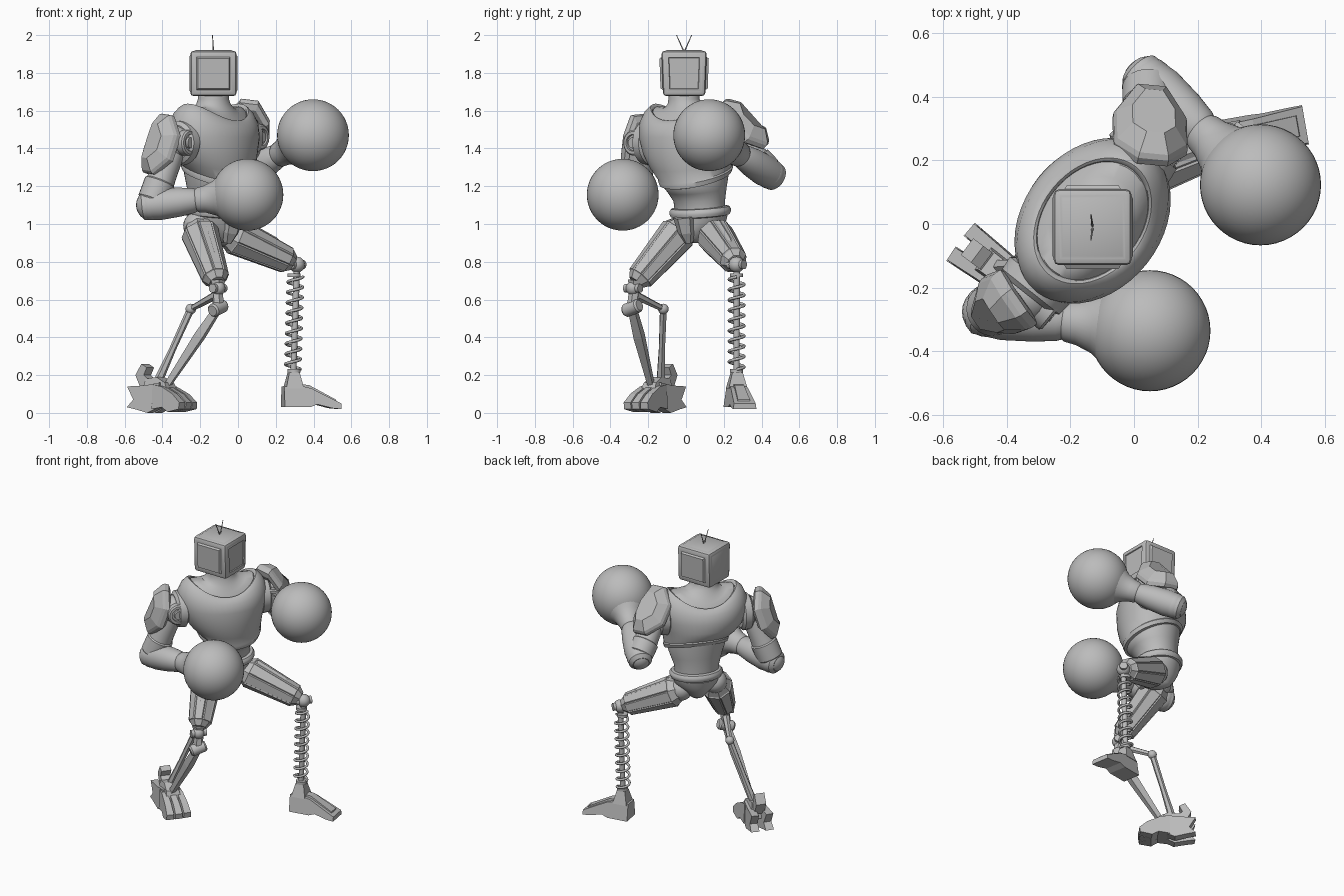
import bpy, bmesh, math
from mathutils import Vector, Matrix

if "Cube" in bpy.data.objects:
    bpy.data.objects.remove(bpy.data.objects["Cube"], do_unlink=True)

gray = bpy.data.materials.new("plain_gray")
gray.use_nodes = True
gray.diffuse_color = (0.5, 0.5, 0.5, 1)
gray.node_tree.nodes["Principled BSDF"].inputs["Base Color"].default_value = (0.5, 0.5, 0.5, 1)

V = Vector
UP = V((0, 0, 1))
SIDE = V((0.62, 0.78, 0))       # towards the body's left shoulder
FWD = V((0.78, -0.62, 0))       # where the body faces


def finish(name, bm, angle=35):
    bmesh.ops.recalc_face_normals(bm, faces=bm.faces)
    mesh = bpy.data.meshes.new(name)
    bm.to_mesh(mesh)
    bm.free()
    mesh.materials.append(gray)
    ob = bpy.data.objects.new(name, mesh)
    bpy.context.collection.objects.link(ob)
    bpy.ops.object.select_all(action='DESELECT')
    ob.select_set(True)
    bpy.context.view_layer.objects.active = ob
    if angle:
        bpy.ops.object.shade_smooth_by_angle(angle=math.radians(angle))


def loft(rings):
    bm = bmesh.new()
    rows = [[bm.verts.new(p) for p in ring] for ring in rings]
    n = len(rows[0])
    for a, b in zip(rows, rows[1:]):
        for i in range(n):
            bm.faces.new((a[i], a[(i + 1) % n], b[(i + 1) % n], b[i]))
    bm.faces.new(rows[0][::-1])
    bm.faces.new(rows[-1])
    return bm


def circle(n, phase=0.0):
    return [(math.cos(phase + i * math.tau / n), math.sin(phase + i * math.tau / n)) for i in range(n)]


def tube(name, start, end, steps, sides=24, panels=0):
    """Round or faceted limb; steps are (fraction along, radius)."""
    start, end = V(start), V(end)
    axis = end - start
    q = axis.to_track_quat('Z', 'Y')
    rings = [[start + axis * t + q @ V((x * r, y * r, 0))
              for x, y in circle(sides, math.pi / sides)] for t, r in steps]
    bm = loft(rings)
    if panels:
        quads = [f for f in bm.faces if len(f.verts) == 4 and f.calc_area() > 0.008]
        bmesh.ops.inset_individual(bm, faces=quads, thickness=0.006, depth=0)
        bmesh.ops.inset_individual(bm, faces=quads, thickness=0.006, depth=panels)
    finish(name, bm, 35 if sides > 10 else 0)


def body(name, rings, tilt=0.0):
    """Oval rings: height, centre x, centre y, half width, half depth, saddle, tilt share."""
    out = []
    for z, cx, cy, a, b, s, k in rings:
        out.append([V((cx, cy, z)) + SIDE * a * x + FWD * b * y + UP * (s * (x * x - y * y) - tilt * k * y)
                    for x, y in circle(48)])
    finish(name, loft(out), 40)


def ball(name, c, r, seg=24):
    bm = bmesh.new()
    bmesh.ops.create_uvsphere(bm, u_segments=seg, v_segments=seg // 2, radius=r,
                              matrix=Matrix.Translation(c))
    finish(name, bm, 60)


def wedge(name, origin, heading, profile, width, top_width=None, shift=0.0):
    """Side profile (forward, height) given a width, narrower near the top."""
    fwd = V((math.cos(heading), math.sin(heading), 0))
    side = V((-fwd.y, fwd.x, 0))
    top_width = top_width or width
    top = max(z for _, z in profile)
    low = min(z for _, z in profile)
    rings = []
    for s in (-0.5, 0.5):
        rings.append([V(origin) + fwd * x + UP * z + side *
                      (shift + s * (width + (top_width - width) * (z - low) / (top - low)))
                      for x, z in profile])
    finish(name, loft(rings), 0)


# Head: a boxy monitor with raised panels and a sunken screen
bm = bmesh.new()
bmesh.ops.create_cube(bm, size=1, matrix=Matrix.Translation((-0.13, -0.01, 1.797)) @
                      Matrix.Diagonal((0.245, 0.24, 0.24, 1)))
for v in bm.verts:
    if v.co.z < 1.8:
        v.co.y = -0.01 + (v.co.y + 0.01) * 0.93
bmesh.ops.bevel(bm, geom=bm.edges[:], offset=0.018, segments=2, affect='EDGES', profile=0.5)
bm.normal_update()
for f in [f for f in bm.faces if f.calc_area() > 0.02]:
    n = f.normal.copy()
    if n.z < -0.5:
        continue
    on_y = abs(n.y) > 0.5
    bmesh.ops.inset_individual(bm, faces=[f], thickness=0.022 if on_y else 0.006, depth=0)
    bmesh.ops.inset_individual(bm, faces=[f], thickness=0.01, depth=0.012 if on_y else 0.004)
    if n.x > 0.5:
        bmesh.ops.inset_individual(bm, faces=[f], thickness=0.01, depth=0)
        bmesh.ops.inset_individual(bm, faces=[f], thickness=0.004, depth=-0.006)
finish("head", bm, 30)
for name, y in (("antenna_right", -0.05), ("antenna_left", 0.03)):
    tube(name, (-0.13, -0.01, 1.91), (-0.135, y, 2.0), [(0, 0.004), (1, 0.002)], 8)

# Trunk
body("neck", [(1.56, -0.13, 0.01, 0.215, 0.16, 0.045, 0), (1.58, -0.13, 0.01, 0.2, 0.15, 0.042, 0),
              (1.595, -0.13, 0.005, 0.155, 0.13, 0.028, 0), (1.61, -0.13, 0, 0.118, 0.11, 0.01, 0),
              (1.635, -0.13, -0.005, 0.094, 0.09, 0, 0), (1.66, -0.13, -0.01, 0.083, 0.083, 0, 0),
              (1.7, -0.13, -0.01, 0.08, 0.08, 0, 0)])
body("chest", [(1.245, -0.11, 0.05, 0.17, 0.15, 0, 1), (1.245, -0.11, 0.05, 0.2, 0.178, 0, 1),
               (1.27, -0.11, 0.05, 0.208, 0.188, 0, 1), (1.277, -0.11, 0.047, 0.204, 0.185, 0, 1),
               (1.32, -0.12, 0.03, 0.23, 0.204, 0, 0.7), (1.38, -0.13, 0.015, 0.258, 0.216, 0, 0.35),
               (1.46, -0.13, 0.01, 0.285, 0.218, 0, 0), (1.53, -0.13, 0.01, 0.285, 0.205, 0.015, 0),
               (1.57, -0.13, 0.01, 0.258, 0.184, 0.035, 0), (1.588, -0.13, 0.01, 0.23, 0.17, 0.042, 0),
               (1.592, -0.13, 0.01, 0.218, 0.162, 0.045, 0), (1.585, -0.13, 0.01, 0.208, 0.154, 0.045, 0),
               (1.56, -0.13, 0.01, 0.2, 0.15, 0.045, 0)], tilt=0.062)
body("abdomen", [(1.06, -0.13, 0.075, 0.14, 0.125, 0, 0), (1.12, -0.13, 0.07, 0.142, 0.128, 0, 0),
                 (1.18, -0.12, 0.06, 0.162, 0.146, 0, 0.4), (1.23, -0.115, 0.052, 0.18, 0.165, 0, 0.8),
                 (1.29, -0.115, 0.045, 0.185, 0.17, 0, 1)], tilt=0.062)
body("belt", [(1.04, -0.13, 0.075, 0.14, 0.13, 0, 1), (1.045, -0.13, 0.075, 0.16, 0.15, 0, 1),
              (1.06, -0.13, 0.075, 0.168, 0.156, 0, 1), (1.075, -0.13, 0.075, 0.168, 0.156, 0, 1),
              (1.088, -0.13, 0.075, 0.158, 0.146, 0, 1), (1.092, -0.13, 0.075, 0.135, 0.12, 0, 1)], tilt=0.014)
body("pelvis", [(0.9, -0.12, 0.07, 0.03, 0.05, 0, 0), (0.92, -0.12, 0.07, 0.055, 0.09, 0, 0),
                (0.97, -0.125, 0.07, 0.1, 0.12, 0, 0), (1.01, -0.13, 0.075, 0.14, 0.13, 0, 0),
                (1.05, -0.13, 0.075, 0.15, 0.14, 0, 0)])
tube("groin_plate", (-0.03, -0.005, 1.04), (-0.055, 0.015, 0.9), [(0, 0.065), (0.6, 0.05), (1, 0.022)], 6)

# Arms: shoulder, elbow, glove, pad centre, pad normal, side sign, pad half width
arms = {
    "right": ((-0.33, -0.22, 1.43), (-0.46, -0.275, 1.1), (0.05, -0.335, 1.155),
              (-0.415, -0.26, 1.42), (-0.75, -0.55, 0.3), -1, 0.108),
    "left": ((0.05, 0.25, 1.46), (0.045, 0.445, 1.265), (0.397, 0.123, 1.47),
             (0.055, 0.305, 1.525), (0.15, 0.7, 0.68), 1, 0.122),
}
for side, (sh, el, glove, pc, pn, sgn, half) in arms.items():
    sh, el, glove, pc = V(sh), V(el), V(glove), V(pc)
    ball(side + "_shoulder_joint", sh, 0.09)
    tube(side + "_shoulder_socket", sh - SIDE * sgn * 0.07, sh + SIDE * sgn * 0.005,
         [(0, 0.1), (0.2, 0.12), (0.8, 0.115), (1, 0.095)], 32)
    tube(side + "_shoulder_cap", sh + FWD * 0.03, sh + FWD * 0.105,
         [(0, 0.068), (0.85, 0.068), (0.95, 0.06), (0.96, 0.044), (0.82, 0.042), (0.83, 0.03), (1, 0.028)], 24)
    tube(side + "_upper_arm", sh, el, [(0, 0.066), (0.5, 0.072), (0.62, 0.076), (0.64, 0.084),
                                       (0.92, 0.082), (1, 0.06)], 24)
    ball(side + "_elbow", el, 0.08)
    tube(side + "_forearm", el, glove, [(-0.12, 0.052), (-0.08, 0.074), (0.1, 0.084), (0.3, 0.077),
                                        (0.44, 0.066), (0.47, 0.06), (0.49, 0.066), (0.56, 0.072),
                                        (0.66, 0.092), (0.74, 0.125), (0.8, 0.125)], 32)
    ball(side + "_glove", glove, 0.19, 48)
    # faceted shoulder pad lying along the upper arm
    n = V(pn).normalized()
    t = (el - sh) - n * (el - sh).dot(n)
    t.normalize()
    s = n.cross(t)
    rings = [[pc + t * 0.172 * k * x + s * half * k * y + n * (d - 0.05 * k * y * y)
              for x, y in circle(8, math.pi / 8)]
             for k, d in ((0.85, -0.02), (1.03, 0.0), (1.03, 0.025), (0.97, 0.04), (0.6, 0.075))]
    finish(side + "_shoulder_pad", loft(rings), 0)

# Thighs: faceted armour with long raised panels
thigh = [(0, 0.07), (0.12, 0.096), (0.5, 0.092), (0.92, 0.068), (1, 0.045)]
legs = {"right": ((-0.215, -0.01, 0.99), (-0.11, -0.265, 0.69)),
        "left": ((-0.06, 0.14, 0.955), (0.29, 0.262, 0.795))}
for side, (hip, knee) in legs.items():
    ball(side + "_hip", hip, 0.075)
    tube(side + "_thigh", hip, knee, [thigh[0], thigh[1], thigh[3], thigh[4]], 8, panels=0.007)
    h, k = V(hip), V(knee)
    tube(side + "_thigh_guard", h.lerp(k, 0.1) + UP * 0.035, h.lerp(k, 0.8) + UP * 0.028,
         [(0, 0.05), (0.15, 0.072), (0.85, 0.06), (1, 0.045)], 6)

# Left lower leg: knee, rod, spring and wedge foot
knee = V((0.312, 0.268, 0.785))
ball("left_knee", knee, 0.042)
tube("left_knee_pin", knee - SIDE * 0.05, knee + SIDE * 0.05, [(0, 0.025), (1, 0.025)], 16)
tube("spring_rod", knee, (0.292, 0.268, 0.18), [(0, 0.018), (1, 0.016)], 16)
curve = bpy.data.curves.new("spring", 'CURVE')
curve.dimensions = '3D'
curve.bevel_depth = 0.008
curve.bevel_resolution = 2
line = curve.splines.new('POLY')
count = 9 * 20
line.points.add(count)
for i, p in enumerate(line.points):
    a, t = i * math.tau / 20, i / count
    p.co = (0.29 + 0.014 * t + 0.04 * math.cos(a), 0.268 + 0.04 * math.sin(a), 0.23 + 0.49 * t, 1)
curve.materials.append(gray)
bpy.context.collection.objects.link(bpy.data.objects.new("spring", curve))
for name, z in (("spring_seat_top", 0.72), ("spring_seat_bottom", 0.215)):
    tube(name, (0.297, 0.268, z), (0.297, 0.268, z + 0.018), [(0, 0.035), (1, 0.035)], 20)
heading = math.radians(10)
base = (0.292, 0.268, 0)
wedge("left_foot", base, heading,
      [(-0.055, 0.03), (0.08, 0.03), (0.12, 0.045), (0.2, 0.025), (0.25, 0.02),
       (0.25, 0.05), (0.09, 0.13), (0.05, 0.14), (-0.055, 0.14)], 0.125, 0.09)
wedge("left_foot_ridge", base, heading,
      [(0.02, 0.08), (0.23, 0.045), (0.225, 0.07), (0.08, 0.148), (0.02, 0.152)], 0.07, 0.05)
wedge("left_ankle", base, heading,
      [(-0.045, 0.13), (0.05, 0.13), (0.03, 0.215), (-0.025, 0.215)], 0.1, 0.055)

# Right lower leg: twin struts with a linkage
knee, pin, rear = V((-0.105, -0.28, 0.66)), V((-0.105, -0.285, 0.555)), V((-0.25, -0.12, 0.55))
ball("right_knee", knee, 0.038)
tube("right_knee_cap", knee - SIDE * 0.05, knee + SIDE * 0.05, [(0, 0.024), (1, 0.024)], 16)
tube("right_knee_fork", V((-0.11, -0.265, 0.7)), pin, [(0, 0.045), (0.3, 0.03), (1, 0.03)], 6)
tube("right_knee_pin", pin - SIDE * 0.05 - UP * 0.015, pin + SIDE * 0.05 + UP * 0.015,
     [(0, 0.028), (0.1, 0.036), (0.9, 0.036), (1, 0.028)], 20)
tube("right_link", knee - UP * 0.03, rear, [(0, 0.024), (1, 0.016)], 6)
ball("right_rear_joint", rear, 0.028)
tube("right_front_strut", pin, (-0.385, -0.18, 0.13), [(0, 0.026), (0.35, 0.034), (1, 0.02)], 4)
tube("right_rear_strut", rear, (-0.44, -0.135, 0.13), [(0, 0.02), (0.5, 0.018), (1, 0.026)], 6)

# Right foot: narrow claw toes, heel plates and an upright spur
ankle = (-0.412, -0.155, 0)
heading = math.atan2(-0.6, 0.8)
toe = [(0.0, 0.02), (0.07, 0.03), (0.11, 0.005), (0.185, 0.02), (0.19, 0.055), (0.14, 0.1), (0.06, 0.14), (0, 0.15)]
for name, turn, shift in (("inner", 3, 0.046), ("middle", 0, 0), ("outer", -3, -0.046)):
    wedge(name + "_toe", ankle, heading + math.radians(turn), toe, 0.052, 0.036, shift)
heel = [(0.03, 0.03), (-0.04, 0.0), (-0.12, 0.02), (-0.17, 0.03), (-0.13, 0.07), (-0.17, 0.14), (-0.06, 0.145), (0.03, 0.16)]
for name, turn, shift in (("inner", -4, 0.036), ("outer", 4, -0.036)):
    wedge(name + "_heel", ankle, heading + math.radians(turn), heel, 0.056, 0.045, shift)
wedge("right_instep", ankle, heading, [(-0.09, 0.08), (0.1, 0.08), (0.06, 0.16), (0, 0.19), (-0.07, 0.18)], 0.11, 0.07)
wedge("heel_spur", ankle, heading, [(-0.05, 0.1), (-0.02, 0.15), (-0.085, 0.2), (-0.065, 0.24),
                                    (-0.1, 0.26), (-0.14, 0.2), (-0.1, 0.12)], 0.065)
